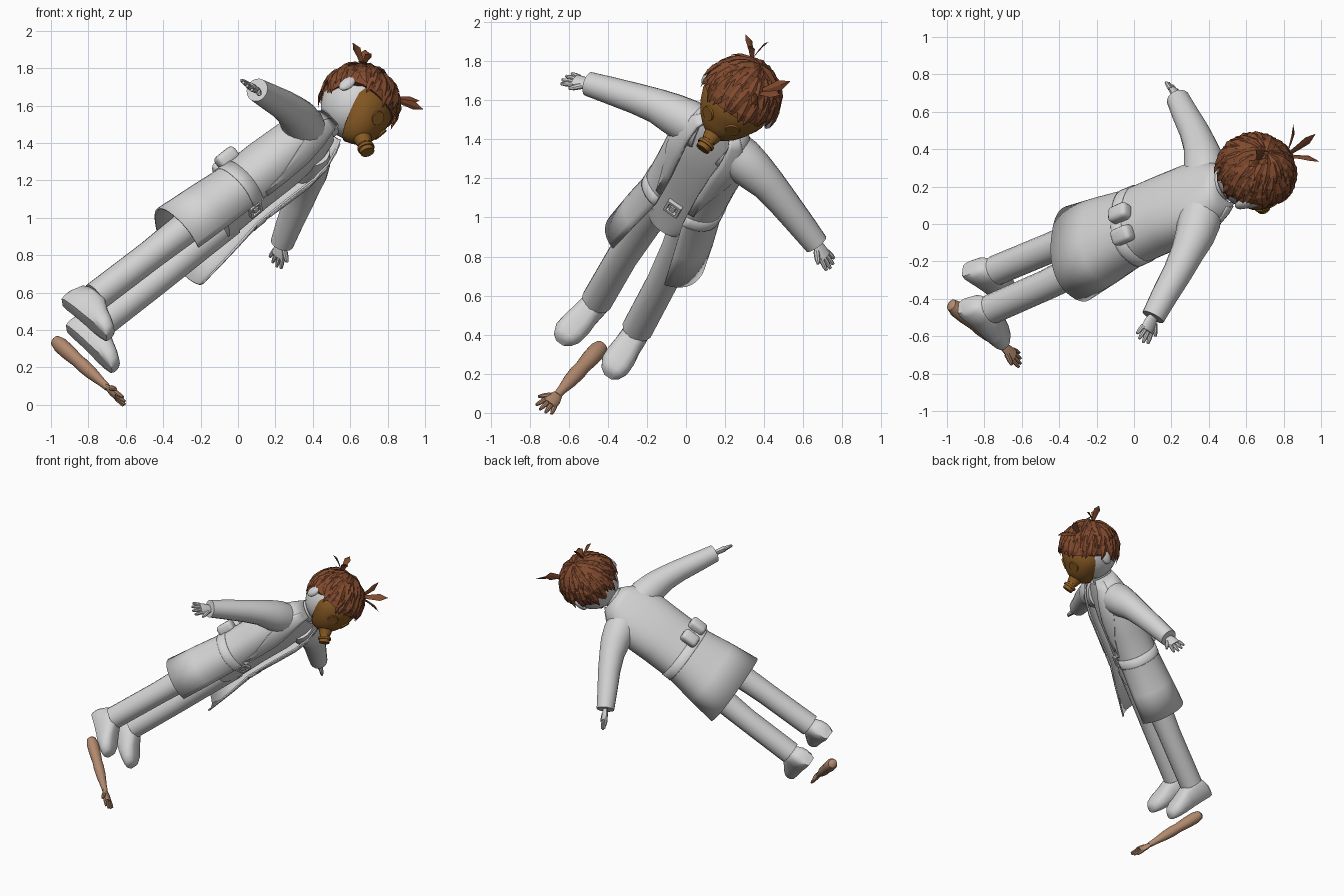
import bpy, bmesh, math, random
from mathutils import Vector, Matrix

if "Cube" in bpy.data.objects:
    bpy.data.objects.remove(bpy.data.objects["Cube"])

random.seed(4)
# Body frame: the figure is modelled upright (front -y, feet at z=0) and then tipped over
U = Vector((.742, .327, .586)).normalized()
L = Vector((.095, .815, -.572))
L = (L - U * L.dot(U)).normalized()
F = U.cross(L) * -1
TILT = Matrix((L, -F, U)).transposed().to_4x4()
TILT.translation = (-.865, -.402, .413)


def material(name, rgb):
    m = bpy.data.materials.new(name)
    m.diffuse_color = (*rgb, 1)
    m.use_nodes = True
    m.node_tree.nodes["Principled BSDF"].inputs["Base Color"].default_value = m.diffuse_color
    return m


GREY = material("light_grey", (.66, .66, .66))
HAIR = material("red_brown_hair", (.22, .068, .027))
MASK = material("leather_brown", (.25, .105, .018))
SKIN = material("tan_skin", (.44, .25, .155))


def finish(name, bm, mat, matrix=TILT, angle=40):
    bmesh.ops.recalc_face_normals(bm, faces=bm.faces)
    me = bpy.data.meshes.new(name)
    bm.to_mesh(me)
    bm.free()
    me.materials.append(mat)
    ob = bpy.data.objects.new(name, me)
    bpy.context.collection.objects.link(ob)
    ob.matrix_world = matrix
    if angle:
        bpy.ops.object.select_all(action='DESELECT')
        ob.select_set(True)
        bpy.context.view_layer.objects.active = ob
        bpy.ops.object.shade_smooth_by_angle(angle=math.radians(angle))
    return ob


def loft(bm, rings, closed=True, caps=True):
    vs = [[bm.verts.new(p) for p in r] for r in rings]
    n = len(vs[0])
    for a, b in zip(vs, vs[1:]):
        for i in range(n if closed else n - 1):
            j = (i + 1) % n
            bm.faces.new((a[i], a[j], b[j], b[i]))
    if caps:
        bm.faces.new(vs[0])
        bm.faces.new(vs[-1])


def tube(bm, pts, radii, side, flat=1.0, n=14):
    """Loft round sections along a path; flat squashes them across side."""
    pts = [Vector(p) for p in pts]
    rings = []
    for i, p in enumerate(pts):
        d = (pts[min(i + 1, len(pts) - 1)] - pts[max(i - 1, 0)]).normalized()
        s = (Vector(side) - d * d.dot(Vector(side))).normalized()
        t = d.cross(s)
        rings.append([p + radii[i] * (s * math.cos(a) + t * math.sin(a) * flat)
                      for a in (2 * math.pi * k / n for k in range(n))])
    loft(bm, rings)


def ball(bm, c, r, seg=24, rings=16):
    m = Matrix.Translation(c) @ Matrix.Diagonal((*r, 1))
    return bmesh.ops.create_uvsphere(bm, u_segments=seg, v_segments=rings, radius=1, matrix=m)["verts"]


def hand(bm, base, d, side, s):
    """Palm, four spread fingers and a thumb; side points to the thumb."""
    base, d, side = Vector(base), Vector(d).normalized(), Vector(side).normalized()
    tube(bm, [base - d * .03 * s, base + d * .02 * s, base + d * .075 * s],
         [.026 * s, .043 * s, .045 * s], side, .48, 10)
    for k in range(4):
        o = side * (.035 - .023 * k) * s
        g = (d + side * (.24 - .16 * k)).normalized()
        ln = (.07, .08, .075, .058)[k] * s
        p = base + d * .064 * s + o
        tube(bm, [p, p + g * ln * .6, p + g * ln], [.0145 * s, .013 * s, .008 * s], side, 1, 8)
    p = base + d * .015 * s + side * .03 * s
    g = (d + side * .8).normalized()
    tube(bm, [p, p + g * .045 * s, p + g * .072 * s], [.017 * s, .015 * s, .008 * s], side, 1, 8)


# Coat: rows of height, half width, front depth, back depth, opening angle
COAT = [(.745, .275, .20, .19, .56), (.95, .25, .175, .18, .46), (1.17, .215, .145, .168, .34),
        (1.40, .215, .145, .165, .33), (1.58, .22, .145, .15, .36), (1.70, .205, .125, .13, .45),
        (1.78, .15, .10, .113, .6), (1.84, .088, .08, .095, .75)]


def coat_ring(z, grow=0.0, gap=True, n=36):
    i = max(k for k in range(len(COAT) - 1) if COAT[k][0] <= z)
    a, b = COAT[i], COAT[i + 1]
    f = (z - a[0]) / (b[0] - a[0])
    _, w, yf, yb, g = [p + (q - p) * f for p, q in zip(a, b)]
    g = g if gap else 0
    pts = []
    for k in range(n + 1 if gap else n):
        t = g + (2 * math.pi - 2 * g) * k / n
        c, s = math.cos(t), math.sin(t)
        c2, s2 = [math.copysign(abs(v) ** .85, v) for v in (c, s)]
        pts.append(((w + grow) * s2, -((yf if c > 0 else yb) + grow) * c2, z))
    return pts


def cloth(name, rings, thick):
    bm = bmesh.new()
    loft(bm, rings, False, False)
    mod = finish(name, bm, GREY).modifiers.new("thickness", 'SOLIDIFY')
    mod.thickness, mod.offset = thick, 0


cloth("long_coat", [coat_ring(z) for z in (.745, .95, 1.17, 1.4, 1.58, 1.7, 1.78, 1.84)], .01)
cloth("coat_belt", [coat_ring(z, .006) for z in (1.16, 1.17, 1.23)], .008)
# Wide lapels lying on the front edges
for s, side in ((1, "left"), (-1, "right")):
    rows = []
    for z, wide in ((1.26, 1), (1.4, 2), (1.55, 4), (1.68, 5), (1.78, 5), (1.825, 5)):
        r = coat_ring(z, .008)
        rows.append((r if s > 0 else r[::-1])[:wide + 1] + [r[wide if s > 0 else -1 - wide]] * (5 - wide))
    cloth(side + "_lapel", rows, .006)

# Shirt and hips inside the coat
bm = bmesh.new()
loft(bm, [[(x * w, y * .75, z) for x, y, z in coat_ring(z, -.012, False)]
          for z, w in ((1.0, .5), (1.04, .75), (1.12, .85), (1.3, .85), (1.5, .85), (1.7, .85), (1.8, .85))])
tube(bm, [(0, .03, 1.74), (0, .02, 1.92)], [.08, .075], (1, 0, 0))
finish("shirt_and_neck", bm, GREY)

# Buckle: square frame with a small centre plate
bm = bmesh.new()
for x, z, sx, sz in ((-.034, 0, .014, .075), (.034, 0, .014, .075), (0, .032, .08, .014),
                     (0, -.032, .08, .014), (0, 0, .03, .03)):
    bmesh.ops.create_cube(bm, size=1, matrix=Matrix.Translation((x, -.112, 1.19 + z))
                          @ Matrix.Diagonal((sx, .025, sz, 1)))
finish("belt_buckle", bm, GREY, angle=30)

# Pouches on the back of the belt
bm = bmesh.new()
for x, y, turn in ((-.165, .15, .55), (-.045, .19, .12)):
    bmesh.ops.create_cube(bm, size=1, matrix=Matrix.Translation((x, y, 1.24))
                          @ Matrix.Rotation(turn, 4, 'Z') @ Matrix.Diagonal((.09, .08, .125, 1)))
bmesh.ops.bevel(bm, geom=bm.edges[:], offset=.026, segments=3, affect='EDGES', profile=.5)
finish("belt_pouches", bm, GREY, angle=60)

for s, side in ((1, "left"), (-1, "right")):
    # Sleeve, widening into the shoulder
    bm = bmesh.new()
    tube(bm, [(s * .08, .01, 1.68), (s * .17, .01, 1.665), (s * .26, .012, 1.645), (s * .35, .02, 1.615),
              (s * .46, .025, 1.565), (s * .60, .035, 1.49), (s * .715, .04, 1.43)],
         [.11, .115, .105, .09, .08, .071, .063], (0, 1, 0), 1, 18)
    finish(side + "_sleeve", bm, GREY)
    bm = bmesh.new()
    hand(bm, (s * .725, .04, 1.425), (s * .87, 0, -.49), (0, -1, 0), .95)
    finish(side + "_hand", bm, GREY)
    # Trouser leg
    bm = bmesh.new()
    tube(bm, [(s * .127, 0, .155), (s * .122, -.005, .55), (s * .11, 0, .85), (s * .09, 0, 1.08)],
         [.081, .081, .09, .10], (1, 0, 0), 1, 16)
    finish(side + "_trouser_leg", bm, GREY)
    # Shoe: sections from heel to toe with a flat sole
    bm = bmesh.new()
    rings = []
    for y, w, h in ((.105, .045, .10), (.08, .064, .15), (.0, .070, .19), (-.07, .072, .165),
                    (-.14, .080, .125), (-.20, .078, .10), (-.24, .058, .078), (-.258, .03, .055)):
        ring = []
        for k in range(16):
            a = 2 * math.pi * k / 16
            z = h * (.5 + .62 * math.sin(a))
            ring.append((s * (.13 - y * .08) + w * math.cos(a), y, min(h, max(.008, z))))
        rings.append(ring)
    loft(bm, rings)
    finish(side + "_shoe", bm, GREY, angle=50)
    # Ear
    bm = bmesh.new()
    ball(bm, (s * .198, .03, 2.005), (.02, .034, .052), 12, 8)
    finish(side + "_ear", bm, GREY)

# Head
HC = Vector((.005, .01, 2.05))
bm = bmesh.new()
ball(bm, HC + Vector((0, 0, -.015)), (.188, .188, .203))
finish("head", bm, GREY)

# Mask: front shell narrowing to the chin and drawn out toward the filter
bm = bmesh.new()
for v in ball(bm, HC + Vector((0, -.03, -.03)), (.184, .178, .19), 28, 20):
    v.co.y = min(v.co.y, -.05)
    t = max(0, (2.02 - v.co.z) / .19)
    v.co.x *= 1 - .3 * t
    v.co.y -= .05 * t
finish("face_mask", bm, MASK)

# Breathing filter on the mask
bm = bmesh.new()
d = Vector((0, -.9, -.43)).normalized()
p = Vector((.005, -.155, 1.915))
tube(bm, [p + d * t for t in (0, .03, .068, .068, .082, .082, .098, .098, .122)],
     [.062, .048, .037, .034, .034, .046, .046, .038, .038], (1, 0, 0), 1, 16)
finish("mask_filter", bm, MASK, angle=30)

# Goggle rings and lenses
bm = bmesh.new()
for s in (1, -1):
    d = Vector((s * .42, -.9, .0)).normalized()
    p = HC + Vector((s * .075, -.19, -.03))
    tube(bm, [p - d * .02, p + d * .008, p + d * .008, p], [.042, .038, .03, .028], (0, 0, 1), 1, 18)
finish("mask_goggles", bm, MASK, angle=30)

# Hair cap: half shell around the crown axis
AX = Vector((0, .5, .866))
TX, TY = Vector((1, 0, 0)), AX.cross(Vector((1, 0, 0)))


def scalp(pol, az, r):
    v = AX * math.cos(pol) + math.sin(pol) * (TX * math.cos(az) + TY * math.sin(az))
    return HC + Vector((v.x * .97, v.y, v.z * .97)) * r


def limit(az):
    return math.radians(101 + 16 * max(0, math.sin(az)) - 9 * math.cos(az) ** 4)


bm = bmesh.new()
loft(bm, [[scalp(limit(2 * math.pi * k / 32) * f, 2 * math.pi * k / 32, .207) for k in range(32)]
          for f in (.02, .2, .4, .6, .8, 1)], True, True)
finish("hair_cap", bm, HAIR)


def lock(bm, mid, widths, across, out):
    """Ridged pointed strand through the given middle points."""
    rings = []
    for m, w in zip(mid, widths):
        rings.append([m - across * w, m + out * w * .4, m + across * w, m - out * w * .3])
    loft(bm, rings)


# Overlapping strands combed away from the crown
bm = bmesh.new()
for row, (start, length, count) in enumerate(((.05, .85, 15), (.42, .85, 24), (.75, .8, 30), (1.0, .9, 40))):
    for k in range(count):
        az = 2 * math.pi * (k + random.uniform(-.4, .4)) / count
        a0 = start + random.uniform(-.05, .12)
        a1 = min(a0 + length * random.uniform(.8, 1.1), limit(az) + random.uniform(-.06, .2))
        twist = random.uniform(-.2, .2)
        lift = random.uniform(.002, .02)
        mid = [scalp(a0 + (a1 - a0) * t, az + twist * t, .207 + lift * t) for t in (0, .35, .7, 1)]
        out = (mid[1] - HC).normalized()
        across = (mid[2] - mid[0]).cross(out).normalized()
        w = random.uniform(.024, .036)
        lock(bm, mid, [w * .5, w, w * .8, .001], across, out)
finish("hair_strands", bm, HAIR, angle=0)

# Loose tufts standing up from the head
bm = bmesh.new()
for base, tips in (((.085, -.05, 2.225), ((.186, .044, 2.33), (.196, -.10, 2.36), (.105, -.21, 2.30))),
                   ((-.06, .15, 2.21), ((-.157, .23, 2.22), (-.035, .22, 2.285), (-.10, .14, 2.265)))):
    b = Vector(base)
    for tip in tips:
        t = Vector(tip)
        out = (b - HC).normalized()
        across = (t - b).cross(out).normalized()
        lock(bm, [b - out * .02, b.lerp(t, .35), b.lerp(t, .65) + out * .008, t],
             [.01, .019, .027, .001], across, out)
finish("hair_tufts", bm, HAIR, angle=0)

# Separate bare arm floating beneath the feet
bm = bmesh.new()
a, b = Vector((-.985, -.425, .35)), Vector((-.695, -.66, .09))
tube(bm, [a.lerp(b, t) for t in (0, .03, .12, .28, .45, .55, .7, .88, 1)],
     [.012, .034, .046, .045, .038, .041, .037, .025, .02], L, .9, 16)
hand(bm, b.lerp(a, -.03), b - a, -L, .9)
finish("bare_arm", bm, SKIN, Matrix.Identity(4))
